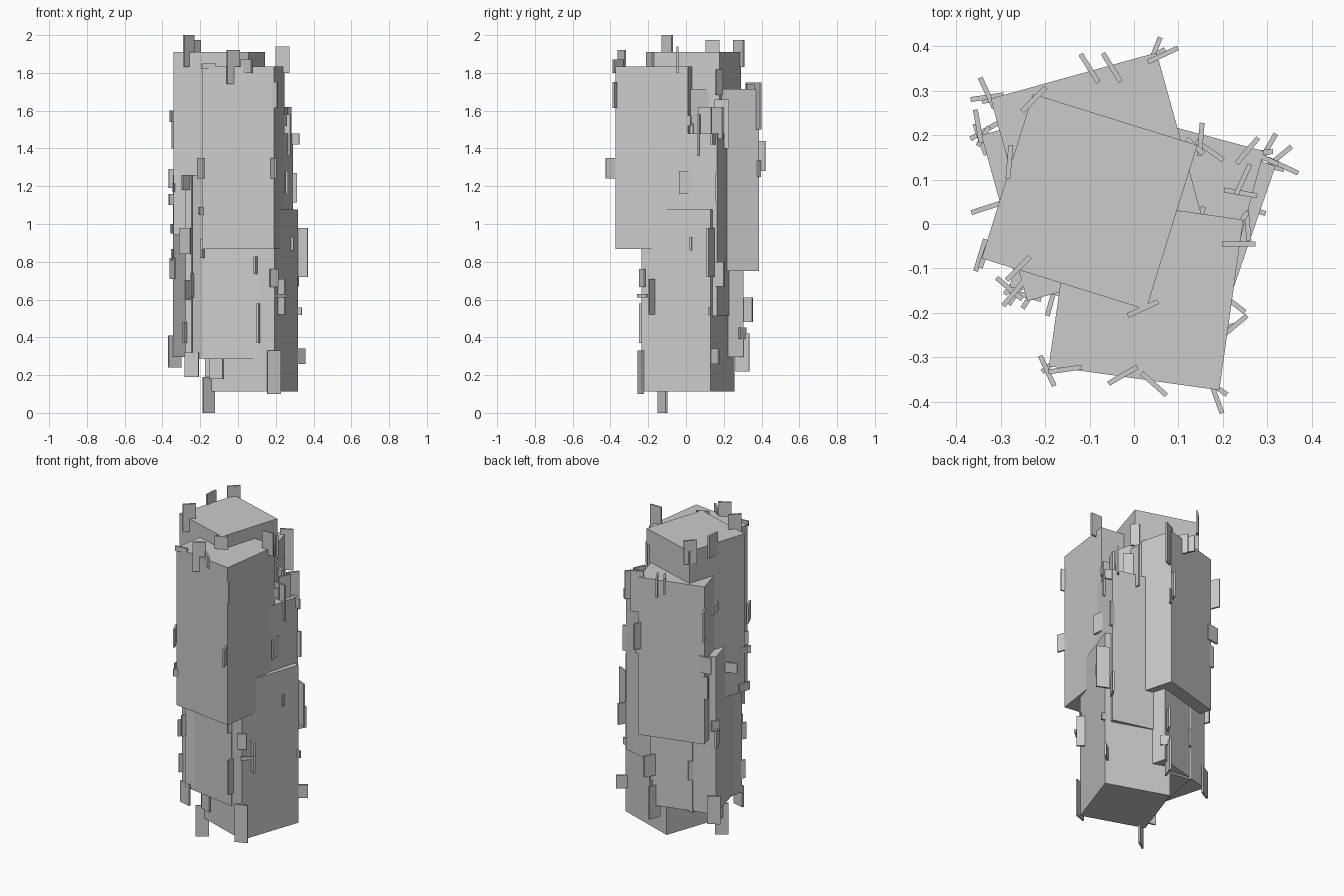
import bpy, random
from math import cos, sin, radians
from mathutils import Vector

random.seed(4)


def box(name, x, y, z0, z1, width, depth, angle):
    """Upright box, turned about z by angle degrees."""
    bpy.ops.mesh.primitive_cube_add(size=1, location=(x, y, (z0 + z1) / 2),
                                    rotation=(0, 0, radians(angle)))
    o = bpy.context.object
    o.name = name
    o.scale = (width, depth, z1 - z0)
    return o


SIDE, TALL = 0.387, 0.965

# Main blocks: centre x, y, bottom z, turn
blocks = {
    "top_block": (-0.10, 0.05, 0.945, -17.3),
    "front_block": (0.027, -0.155, 0.868, -8),
    "base_block": (0.072, 0.01, 0.112, -19),
    "back_block": (-0.084, 0.147, 0.75, 15.5),
    "lower_left_block": (-0.055, 0.015, 0.285, -10),
    "lower_back_block": (-0.105, 0.065, 0.295, 15.5),
    "right_block": (0.055, 0.027, 0.513, -15),
}
for name, (x, y, z, a) in blocks.items():
    box(name, x, y, z, z + TALL, SIDE, SIDE, a)

# Thin plates on the upper half: x, y, bottom z, top z, turn
upper = [
    (-0.26, -0.10, 1.83, 2.00, 45), (-0.225, 0.28, 1.83, 1.975, 45),
    (0.17, 0.165, 1.48, 1.62, -35), (0.235, -0.045, 1.80, 1.94, 0),
    (0.185, -0.39, 1.24, 1.35, -70), (-0.025, -0.34, 1.74, 1.92, 30),
    (0.045, -0.36, 1.80, 1.87, -42), (0.02, -0.19, 1.80, 1.91, 25),
    (-0.195, -0.33, 1.24, 1.35, -65), (-0.155, -0.327, 1.82, 1.85, 8),
    (-0.35, 0.22, 1.54, 1.60, -80), (-0.33, 0.295, 1.40, 1.58, -65),
    (-0.33, 0.285, 1.19, 1.29, 8), (-0.28, 0.14, 1.84, 1.975, 85),
    (-0.10, 0.35, 1.65, 1.75, -58), (-0.05, 0.352, 1.62, 1.74, -58),
    (0.065, 0.38, 1.50, 1.75, 25), (0.045, 0.385, 1.28, 1.44, 68),
    (0.15, 0.19, 1.40, 1.66, 85), (0.255, 0.165, 1.45, 1.62, 50),
    (0.29, 0.15, 1.42, 1.48, -25), (0.24, 0.07, 1.36, 1.58, -10),
    (0.245, 0.10, 1.48, 1.62, 65),
]
# Thin plates on the lower half
lower = [
    (-0.155, -0.125, 0.0, 0.19, 35), (-0.115, -0.145, 0.18, 0.36, -20),
    (0.22, -0.175, 0.52, 0.71, -38), (0.19, -0.24, 0.10, 0.33, 20),
    (0.335, 0.13, 0.72, 0.98, -25), (0.325, 0.15, 0.26, 0.34, 40),
    (0.26, 0.035, 0.86, 0.93, -18), (0.255, 0.0, 1.16, 1.28, 95),
    (0.225, -0.23, 0.61, 0.63, 40), (0.02, 0.32, 0.48, 0.61, 60),
    (0.005, 0.30, 0.22, 0.42, 70), (-0.335, 0.21, 0.24, 0.41, 30),
    (-0.345, 0.19, 0.71, 0.82, -70), (-0.345, -0.07, 0.95, 1.00, 73),
    (-0.33, 0.037, 1.10, 1.16, 18), (-0.28, -0.145, 0.84, 0.98, -40),
    (-0.27, -0.155, 1.18, 1.26, 50), (-0.245, -0.16, 0.19, 0.32, -15),
    (-0.26, -0.15, 0.60, 0.70, 55), (0.11, -0.21, 0.37, 0.58, 80),
    (-0.185, -0.17, 0.82, 0.92, 75), (0.30, 0.17, 0.67, 0.80, 60),
]
for group, plates in (("upper_plate", upper), ("lower_plate", lower)):
    for x, y, z0, z1, a in plates:
        box(group, x, y, z0, z1, 0.075, 0.011, a)

# Smaller loose plates scattered along the upright edges of the blocks
for x, y, z, a in blocks.values():
    c, s = cos(radians(a)), sin(radians(a))
    for sx, sy in ((-1, -1), (1, -1), (1, 1), (-1, 1)):
        p = Vector((x, y)) + SIDE / 2 * 0.98 * Vector((sx * c - sy * s, sx * s + sy * c))
        zb = z + random.uniform(0.05, 0.8)
        box("edge_plate", p.x, p.y, zb, zb + random.uniform(0.03, 0.16),
            0.05, 0.011, random.uniform(0, 180))
